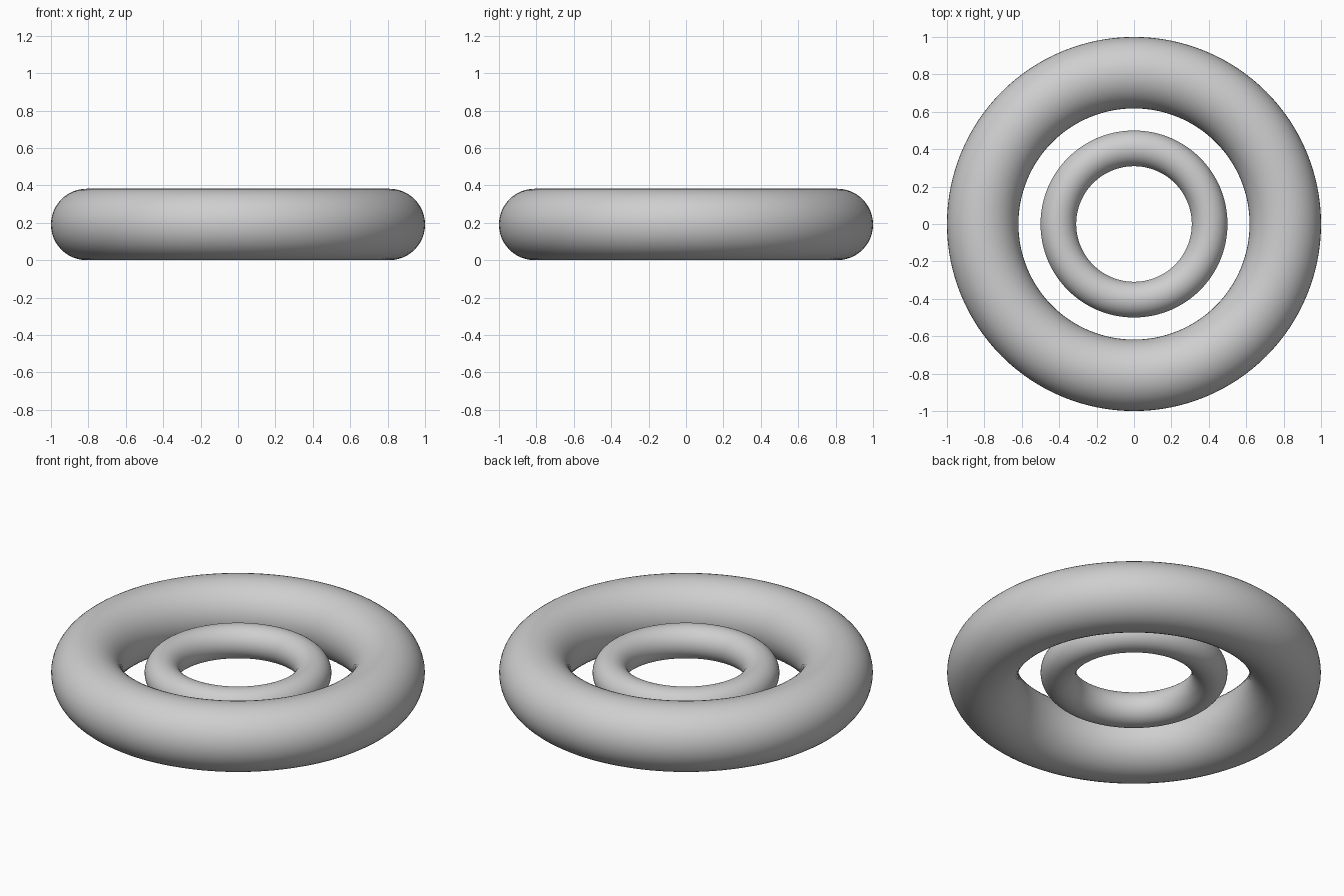
import bpy

if "Cube" in bpy.data.objects:
    bpy.data.objects.remove(bpy.data.objects["Cube"])

# Proportions: hole radius is about 0.618 of the outer radius
OUTER, INNER = 1.0, 0.618
MINOR = (OUTER - INNER) / 2
MAJOR = (OUTER + INNER) / 2

grey = bpy.data.materials.new("light_grey")
grey.diffuse_color = (0.62, 0.62, 0.62, 1.0)
grey.use_nodes = True
grey.node_tree.nodes["Principled BSDF"].inputs["Base Color"].default_value = grey.diffuse_color


def ring(name, scale):
    """Smooth round ring, centred at mid height."""
    bpy.ops.mesh.primitive_torus_add(
        major_segments=128, minor_segments=48,
        major_radius=MAJOR * scale, minor_radius=MINOR * scale,
        location=(0, 0, MINOR))
    obj = bpy.context.object
    obj.name = name
    obj.data.materials.append(grey)
    bpy.ops.object.shade_smooth_by_angle()
    return obj


# Large ring with a half-size ring floating inside it
ring("outer_ring", 1.0)
ring("inner_ring", 0.5)
